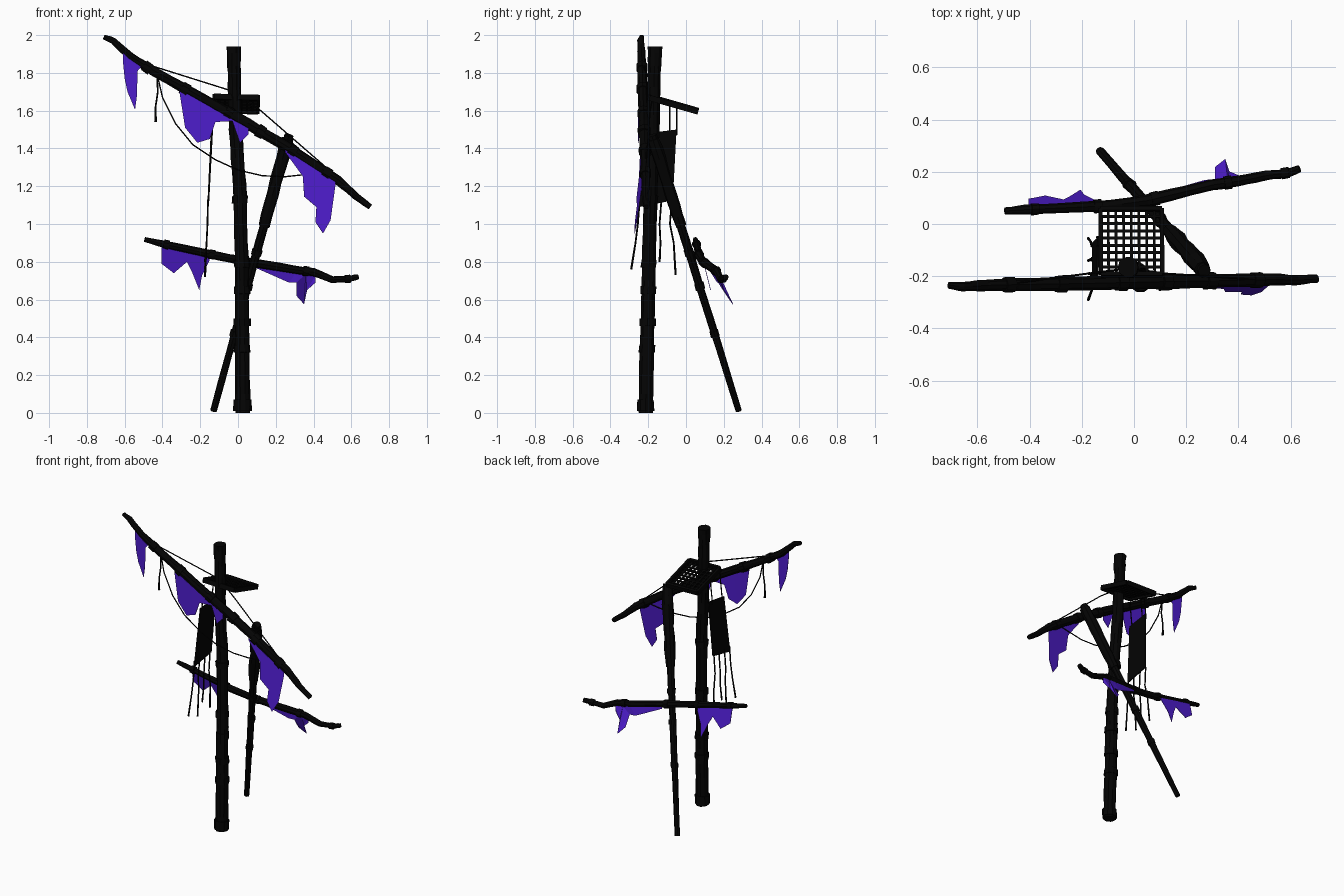
import bpy, bmesh, math, random
from mathutils import Vector, Matrix

random.seed(4)
default_cube = bpy.data.objects.get("Cube")
if default_cube:
    bpy.data.objects.remove(default_cube, do_unlink=True)


def make_material(name, colour):
    material = bpy.data.materials.new(name)
    material.use_nodes = True
    material.diffuse_color = colour
    material.node_tree.nodes["Principled BSDF"].inputs["Base Color"].default_value = colour
    return material


charred = make_material("charred black", (0.0012, 0.0012, 0.0012, 1))
purple = make_material("purple cloth", (0.075, 0.012, 0.6, 1))


def finish(bm, name, material):
    bmesh.ops.recalc_face_normals(bm, faces=bm.faces)
    mesh = bpy.data.meshes.new(name)
    bm.to_mesh(mesh)
    bm.free()
    mesh.materials.append(material)
    obj = bpy.data.objects.new(name, mesh)
    bpy.context.collection.objects.link(obj)
    return obj


def point_at(path, axis, value):
    """Point and radius of a path where one coordinate has the given value."""
    for a, b in zip(path, path[1:]):
        low, high = sorted((a[axis], b[axis]))
        if low <= value <= high and high > low:
            t = (value - a[axis]) / (b[axis] - a[axis])
            return tuple(p + (q - p) * t for p, q in zip(a, b))
    return min((path[0], path[-1]), key=lambda p: abs(p[axis] - value))


def tube(name, path, sides=9, jitter=0.0, splits=1):
    """Skin rings along (x, y, z, radius) points, with rough hewn rings."""
    points = []
    for a, b in zip(path, path[1:]):
        for k in range(splits):
            points.append([p + (q - p) * k / splits for p, q in zip(a, b)])
    points.append(list(path[-1]))
    centres = [Vector(p[:3]) for p in points]
    span = centres[-1] - centres[0]
    guide = Vector((0, 1, 0)) if abs(span.y) < 0.6 * span.length else Vector((1, 0, 0))
    bm, rings = bmesh.new(), []
    for i, centre in enumerate(centres):
        tangent = (centres[min(i + 1, len(centres) - 1)] - centres[max(i - 1, 0)]).normalized()
        u = tangent.cross(guide).normalized()
        v = tangent.cross(u)
        ring = []
        for k in range(sides):
            angle = math.tau * k / sides
            r = points[i][3] * (1 + random.uniform(-jitter, jitter))
            ring.append(bm.verts.new(centre + (u * math.cos(angle) + v * math.sin(angle)) * r))
        rings.append(ring)
    for a, b in zip(rings, rings[1:]):
        for k in range(sides):
            n = (k + 1) % sides
            bm.faces.new((a[k], a[n], b[n], b[k]))
    bm.faces.new(rings[0])
    bm.faces.new(rings[-1])
    return finish(bm, name, charred)


def bands(name, path, axis, values, half, extra):
    """Lashing rings wrapped around a pole."""
    for i, value in enumerate(values):
        a = point_at(path, axis, value - half)
        b = point_at(path, axis, value + half)
        ring = [p[:3] + (p[3] + extra,) for p in (a, b)]
        tube(f"{name}_{i + 1}", ring, 10, 0.08)


def rope(name, points, radius=0.004, end=None):
    path = [p + (radius,) for p in points]
    if end:
        path[-1] = path[-1][:3] + (end,)
    tube(name, path, 5)


# Mast
mast = [(0.025, -0.215, 0.0, 0.04), (0.022, -0.205, 0.4, 0.039), (0.02, -0.197, 0.8, 0.037),
        (0.008, -0.185, 1.2, 0.036), (-0.012, -0.175, 1.5, 0.035), (-0.02, -0.168, 1.8, 0.035),
        (-0.022, -0.165, 1.94, 0.04)]
tube("mast", mast, 10, 0.07, 4)
bands("mast_foot", mast, 2, [0.04], 0.03, 0.007)
bands("mast_band", mast, 2, [0.34, 0.48, 0.65, 0.79, 1.13], 0.02, 0.005)

# Leaning brace, with its thicker lashed upper end
brace = [(-0.13, 0.28, 0.01, 0.017), (0.042, 0.082, 0.64, 0.021), (0.14, -0.03, 1.0, 0.023),
         (0.27, -0.18, 1.47, 0.025)]
tube("brace", brace, 8, 0.07, 4)
sleeve = [point_at(brace, 2, z)[:3] + (r,) for z, r in
          ((0.99, 0.029), (1.1, 0.034), (1.22, 0.032), (1.35, 0.036), (1.45, 0.032))]
tube("brace_sleeve", sleeve, 8, 0.1, 2)
bands("brace_band", brace, 2, [0.42, 0.67, 0.85], 0.015, 0.005)

# Long slanted yard
upper_yard = [(-0.71, -0.235, 1.99, 0.013), (-0.66, -0.24, 1.97, 0.018), (-0.57, -0.235, 1.885, 0.022),
              (-0.45, -0.232, 1.81, 0.025), (-0.2, -0.228, 1.67, 0.028), (0.05, -0.222, 1.53, 0.029),
              (0.27, -0.218, 1.4, 0.028), (0.53, -0.213, 1.23, 0.024), (0.62, -0.215, 1.15, 0.019),
              (0.7, -0.21, 1.09, 0.016)]
tube("upper_yard", upper_yard, 9, 0.08, 3)
bands("upper_yard_band", upper_yard, 0, [-0.48, -0.28, -0.05, 0.12, 0.29, 0.47], 0.018, 0.006)

# Short crooked yard behind the mast
lower_yard = [(-0.495, 0.05, 0.918, 0.013), (-0.42, 0.055, 0.9, 0.018), (-0.1, 0.07, 0.83, 0.022),
              (0.05, 0.09, 0.8, 0.023), (0.3, 0.15, 0.758, 0.022), (0.4, 0.165, 0.745, 0.021),
              (0.5, 0.185, 0.705, 0.018), (0.59, 0.195, 0.71, 0.017), (0.635, 0.212, 0.72, 0.015)]
tube("lower_yard", lower_yard, 8, 0.08, 3)
bands("lower_yard_band", lower_yard, 0, [-0.38, -0.14, 0.08, 0.36, 0.58], 0.014, 0.005)


# Tilted lookout grating
def box(bm, centre, size):
    matrix = Matrix.Translation(centre) @ Matrix.Diagonal((*size, 1))
    bmesh.ops.create_cube(bm, size=1, matrix=matrix)


grating = bmesh.new()
width, depth, columns, rows = 0.235, 0.26, 8, 9
for i in range(columns + 1):
    edge = i in (0, columns)
    box(grating, (width * (i / columns - 0.5), 0, 0), (0.016 if edge else 0.01, depth, 0.03 if edge else 0.009))
for i in range(rows + 1):
    edge = i in (0, rows)
    box(grating, (0, depth * (i / rows - 0.5), 0), (width, 0.016 if edge else 0.01, 0.03 if edge else 0.009))
platform = finish(grating, "lookout_grating", charred)
platform.location = (-0.01, -0.068, 1.635)
platform.rotation_euler = (math.radians(-16), math.radians(1.5), 0)

# Hanging net panel with its ropes
panel = bmesh.new()
corners = [(-0.145, -0.21, 1.48), (-0.14, -0.05, 1.5), (-0.16, -0.07, 1.125), (-0.163, -0.25, 1.09)]
panel.faces.new([panel.verts.new(c) for c in corners])
net = finish(panel, "hanging_net", charred)
net.modifiers.new("thickness", "SOLIDIFY").thickness = 0.008
for i, (y, foot_y, foot_z) in enumerate([(-0.075, -0.055, 0.73), (-0.13, -0.14, 0.8),
                                         (-0.19, -0.19, 0.72), (-0.245, -0.29, 0.76)]):
    rope(f"net_tail_{i + 1}", [(-0.16, y, 1.13), (-0.162, y - 0.01, 1.0),
                               (-0.167, (y + foot_y) / 2, 0.9), (-0.175, foot_y, foot_z)], 0.005, 0.006)
for i, y in enumerate((-0.05, -0.085, -0.19)):
    rope(f"net_hanger_{i + 1}", [(-0.125, y, 1.64), (-0.143, y, 1.47)])

# Rigging lines
rope("stay_high", [(-0.45, -0.225, 1.835), (-0.02, -0.17, 1.7)])
rope("stay_low", [(-0.02, -0.17, 1.7), (0.12, -0.19, 1.6), (0.5, -0.215, 1.27)])
rope("slack_line", [(-0.43, -0.23, 1.8), (-0.4, -0.235, 1.67), (-0.33, -0.24, 1.53), (-0.24, -0.24, 1.42),
                    (-0.12, -0.24, 1.34), (0.0, -0.24, 1.285), (0.13, -0.235, 1.255), (0.25, -0.23, 1.25),
                    (0.36, -0.22, 1.262), (0.47, -0.215, 1.28)])
rope("loose_end", [(-0.43, -0.23, 1.8), (-0.425, -0.235, 1.7), (-0.437, -0.235, 1.62),
                   (-0.437, -0.235, 1.54)], 0.005, 0.008)


# Torn cloth hanging from the yards
def cloth(name, yard, side, lean, slack, outline):
    """Cut the flat outline, then hang it on the front (-1) or back (1) of a yard."""
    bm = bmesh.new()
    xs = [x for x, z in outline]
    hem = list(outline)
    for k in range(7):
        x = max(xs) + (min(xs) - max(xs)) * k / 6
        top = point_at(yard, 0, x)
        hem.append((x, top[2] - 0.7 * top[3]))
    face = bm.faces.new([bm.verts.new((x, 0, z)) for x, z in hem])
    bmesh.ops.triangulate(bm, faces=[face], ngon_method="EAR_CLIP")
    for vert in bm.verts:
        top = point_at(yard, 0, vert.co.x)
        drop = max(0, top[2] - vert.co.z - slack)
        vert.co.y = top[1] + side * (0.7 * top[3] + lean * drop)
    obj = finish(bm, name, purple)
    solid = obj.modifiers.new("thickness", "SOLIDIFY")
    solid.thickness, solid.offset = 0.003, 0


cloth("cloth_tip", upper_yard, -1, 0, 0, [(-0.61, 1.87), (-0.6, 1.77), (-0.585, 1.7), (-0.545, 1.605),
                                          (-0.535, 1.68), (-0.565, 1.77), (-0.515, 1.83)])
cloth("cloth_middle", upper_yard, -1, 0.02, 0, [(-0.31, 1.7), (-0.28, 1.66), (-0.28, 1.51), (-0.215, 1.43),
                                                (-0.15, 1.45), (-0.12, 1.54), (-0.03, 1.545), (0.01, 1.43),
                                                (0.055, 1.475)])
cloth("cloth_low", upper_yard, -1, 0.12, 0, [(0.25, 1.38), (0.345, 1.25), (0.35, 1.145), (0.415, 1.09),
                                             (0.41, 1.01), (0.45, 0.95), (0.49, 1.02), (0.47, 1.18),
                                             (0.515, 1.2)])
cloth("cloth_back_right", lower_yard, 1, 0.25, 0, [(-0.405, 0.79), (-0.34, 0.74), (-0.27, 0.8), (-0.245, 0.75),
                                                   (-0.205, 0.65), (-0.19, 0.73), (-0.15, 0.81)])
cloth("cloth_back_left", lower_yard, 1, 0.65, 0.06, [(0.1, 0.765), (0.27, 0.69), (0.31, 0.69), (0.31, 0.62),
                                                     (0.35, 0.575), (0.365, 0.65), (0.41, 0.69)])
